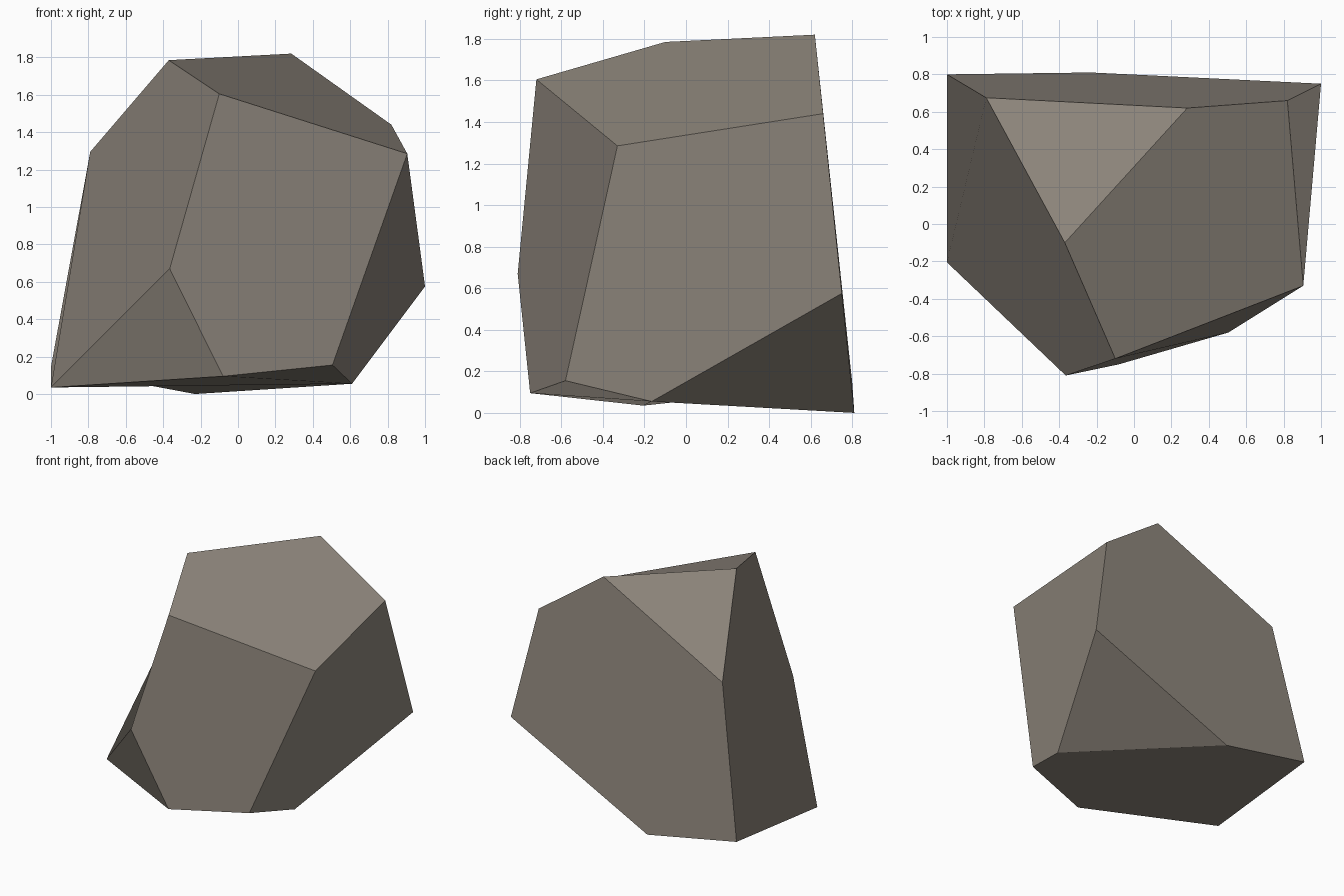
import bpy
from mathutils import Vector, geometry

if "Cube" in bpy.data.objects:
    bpy.data.objects.remove(bpy.data.objects["Cube"])

# Corner points of the boulder, named by letter
CORNERS = {
    # top
    "A": (-0.37, -0.10, 1.785), "B": (0.285, 0.62, 1.82),
    "C": (-0.10, -0.72, 1.605), "D": (0.905, -0.33, 1.285),
    "E": (0.82, 0.66, 1.44), "F": (-0.79, 0.675, 1.295),
    # middle
    "G": (-0.365, -0.81, 0.67), "M": (1.0, 0.75, 0.575),
    # base
    "H": (-1.0, -0.205, 0.035), "I": (-1.0, 0.80, 0.145),
    "J": (-0.08, -0.75, 0.095), "K": (0.505, -0.58, 0.155),
    "L": (0.61, -0.165, 0.055), "N": (-0.23, 0.81, 0.0),
}

# Broad chipped facets: top, left, right, back, front, small chips, underside
# (each one is fanned out from its first corner)
FACETS = ["ABF", "EBACD", "FIHGCA", "DKLME", "BEMNIF", "CGJKD",
          "LNM", "GHJ", "LKJHIN"]

# Warm grey stone
stone = bpy.data.materials.new("warm_grey_stone")
stone.diffuse_color = (0.275, 0.243, 0.205, 1.0)
stone.use_nodes = True
stone.node_tree.nodes["Principled BSDF"].inputs["Base Color"].default_value = stone.diffuse_color

# Boulder: every facet is a fan of triangles sharing one flat normal
names = list(CORNERS)
tris, normals = [], []
for facet in FACETS:
    normal = geometry.normal([Vector(CORNERS[n]) for n in facet])
    for a, b in zip(facet[1:], facet[2:]):
        tris.append([names.index(n) for n in (facet[0], a, b)])
        normals += [normal] * 3

mesh = bpy.data.meshes.new("boulder")
mesh.from_pydata(list(CORNERS.values()), [], tris)
mesh.shade_smooth()
mesh.normals_split_custom_set(normals)
mesh.materials.append(stone)
boulder = bpy.data.objects.new("boulder", mesh)
bpy.context.collection.objects.link(boulder)
